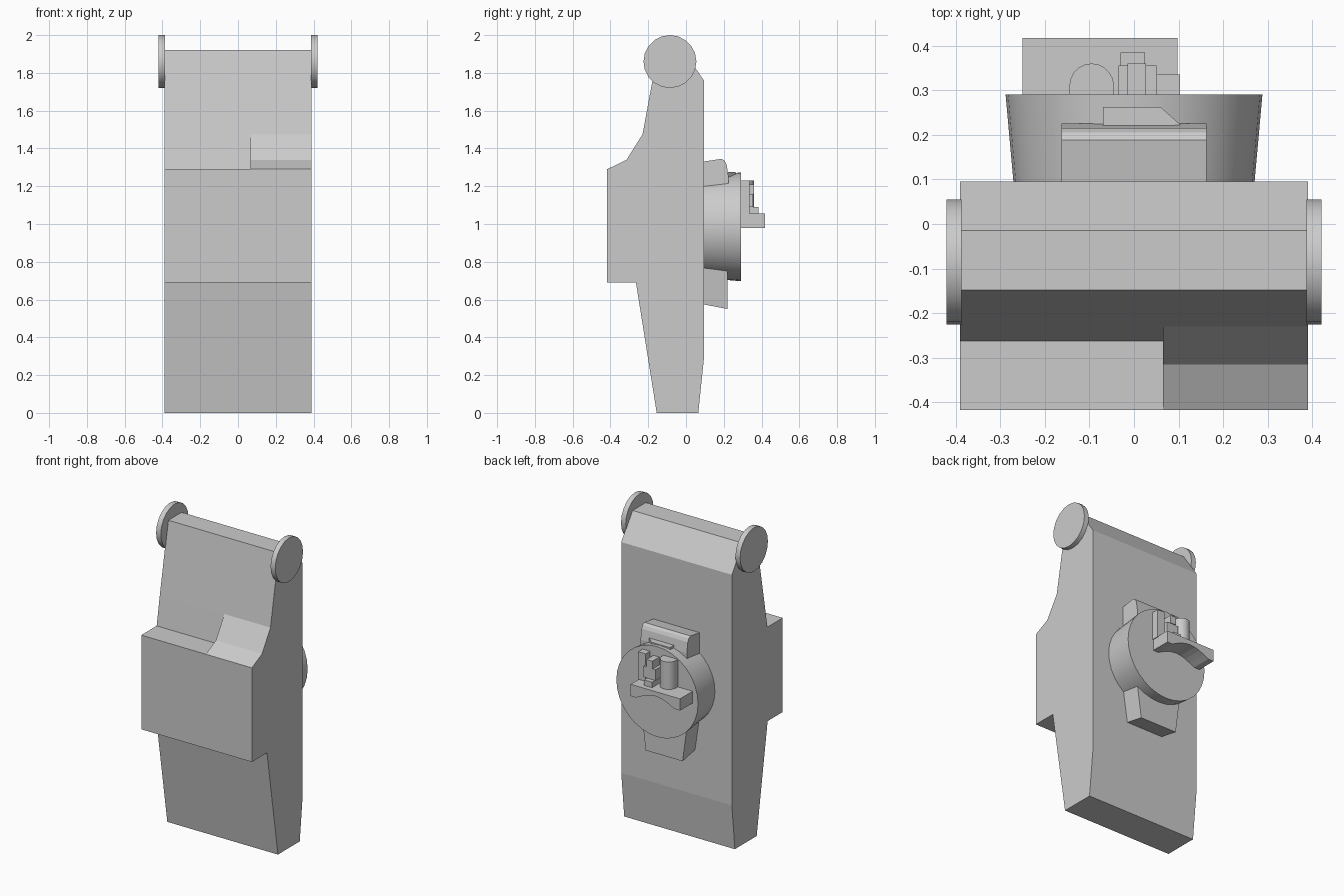
import bpy, bmesh, math

if "Cube" in bpy.data.objects:
    bpy.data.objects.remove(bpy.data.objects["Cube"])


def mesh_object(name, bm, smooth=False):
    bmesh.ops.recalc_face_normals(bm, faces=bm.faces[:])
    me = bpy.data.meshes.new(name)
    bm.to_mesh(me)
    bm.free()
    ob = bpy.data.objects.new(name, me)
    bpy.context.collection.objects.link(ob)
    if smooth:
        bpy.ops.object.select_all(action='DESELECT')
        ob.select_set(True)
        bpy.context.view_layer.objects.active = ob
        bpy.ops.object.shade_smooth_by_angle(angle=math.radians(35))
    return ob


def loft(name, a, b, smooth=False):
    """Solid between two matching outlines of 3D points."""
    bm = bmesh.new()
    va = [bm.verts.new(p) for p in a]
    vb = [bm.verts.new(p) for p in b]
    n = len(va)
    bm.faces.new(va)
    bm.faces.new(vb[::-1])
    for i in range(n):
        j = (i + 1) % n
        bm.faces.new((va[i], vb[i], vb[j], va[j]))
    return mesh_object(name, bm, smooth)


def side_profile(name, yz, x0, x1):
    return loft(name, [(x0, y, z) for y, z in yz], [(x1, y, z) for y, z in yz])


def box(name, x0, x1, y0, y1, z0, z1):
    return side_profile(name, [(y0, z0), (y1, z0), (y1, z1), (y0, z1)], x0, x1)


def circle(r, n):
    return [(r * math.cos(2 * math.pi * i / n), r * math.sin(2 * math.pi * i / n)) for i in range(n)]


# Main body with the front box
side_profile("body", [(-0.155, 0), (0.065, 0), (0.095, 0.29), (0.095, 1.76), (-0.015, 1.92),
                      (-0.148, 1.92), (-0.23, 1.475), (-0.262, 1.29), (-0.417, 1.29),
                      (-0.417, 0.69), (-0.265, 0.69)], -0.39, 0.39)

# Sloped filler on one half of the front box
side_profile("front_wedge", [(-0.23, 1.475), (-0.315, 1.34), (-0.417, 1.29), (-0.262, 1.29)], 0.065, 0.39)

# End discs at the top
for side, s in (("left", -1), ("right", 1)):
    c = circle(0.14, 20)
    loft(side + "_top_disc", [(s * 0.387, -0.085 + u, 1.86 + v) for u, v in c],
         [(s * 0.42, -0.085 + u, 1.86 + v) for u, v in c], True)

# Round drum on the back
loft("back_drum", [(u, 0.09, 0.985 + v) for u, v in circle(0.27, 32)],
     [(u, 0.29, 0.985 + v) for u, v in circle(0.288, 32)], True)

# Brackets above and below the drum
side_profile("upper_bracket", [(0.09, 1.15), (0.225, 1.15), (0.225, 1.25), (0.215, 1.315),
                               (0.205, 1.335), (0.188, 1.345), (0.09, 1.33)], -0.163, 0.163)
loft("lower_bracket", [(-0.163, 0.09, 0.8), (0.163, 0.09, 0.8), (0.163, 0.218, 0.8), (-0.163, 0.218, 0.8)],
     [(-0.13, 0.09, 0.575), (0.13, 0.09, 0.575), (0.13, 0.22, 0.55), (-0.13, 0.22, 0.55)])

# Small latch on the drum rim
latch = [(-0.07, 0.215), (0.105, 0.222), (0.06, 0.262), (-0.07, 0.262)]
loft("latch", [(x, y, 1.24) for x, y in latch], [(x, y, 1.274) for x, y in latch])

# Shelf with an arched underside
arch = [(-0.25, 1.055), (-0.25, 0.98)]
arch += [(-0.21 + 0.27 * i / 8, 0.98 + 0.045 * math.sin(math.pi * i / 8)) for i in range(9)]
arch += [(0.098, 0.98), (0.098, 1.055)]
loft("shelf", [(x, 0.28, z) for x, z in arch], [(x, 0.417, z) for x, z in arch])

# Half-round canister on the shelf
can = [(-0.095 + 0.05 * math.cos(math.pi * i / 10), 0.31 + 0.05 * math.sin(math.pi * i / 10)) for i in range(11)]
can = [(-0.045, 0.28)] + can + [(-0.145, 0.28)]
loft("canister", [(x, y, 1.05) for x, y in can], [(x, y, 1.23) for x, y in can], True)

# Upright and stacked fittings beside the canister
box("upright", 0.05, 0.103, 0.28, 0.335, 1.05, 1.23)
box("fitting_base", -0.03, 0.025, 0.28, 0.385, 1.05, 1.09)
box("fitting_middle", -0.035, 0.05, 0.28, 0.355, 1.09, 1.16)
box("fitting_top", -0.015, 0.027, 0.28, 0.36, 1.16, 1.21)
